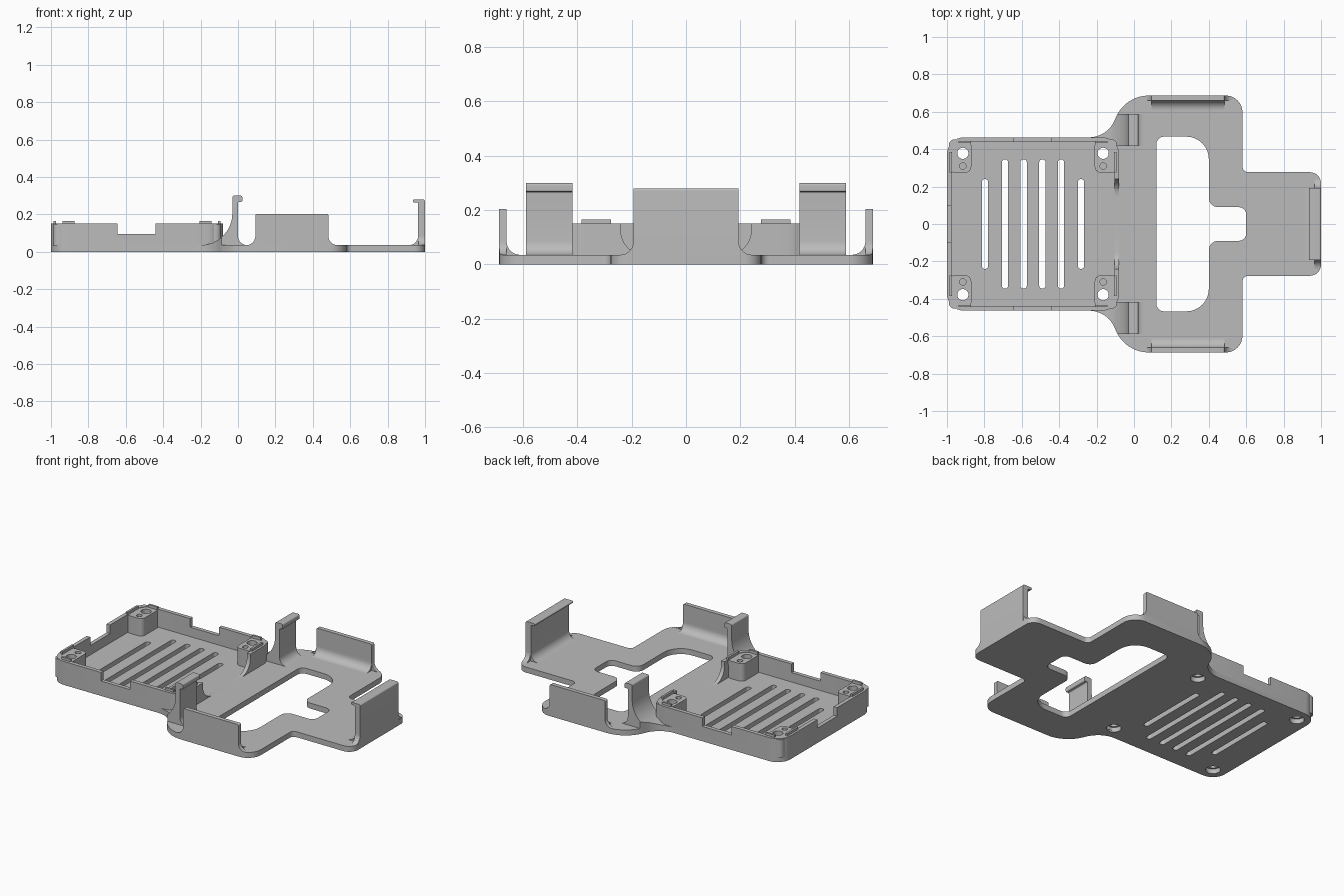
import bpy, bmesh, math
from mathutils import Matrix, Vector

cube = bpy.data.objects.get("Cube")
if cube:
    bpy.data.objects.remove(cube)

grey = bpy.data.materials.new("light grey plastic")
grey.use_nodes = True
COLOUR = (0.5, 0.5, 0.5, 1)
grey.diffuse_color = COLOUR
grey.node_tree.nodes["Principled BSDF"].inputs["Base Color"].default_value = COLOUR

# Columns say where profile u, profile v and depth go
AXES = {
    "z": Matrix(((1, 0, 0), (0, 1, 0), (0, 0, 1))),
    "y": Matrix(((1, 0, 0), (0, 0, 1), (0, 1, 0))),
    "x": Matrix(((0, 0, 1), (1, 0, 0), (0, 1, 0))),
}


def rounded(points, steps=8):
    """Polygon of (u, v) or (u, v, radius) corners with filleted corners."""
    out = []
    for i, p in enumerate(points):
        c = Vector(p[:2])
        if len(p) < 3:
            out.append(c)
            continue
        a = (Vector(points[i - 1][:2]) - c).normalized()
        b = (Vector(points[(i + 1) % len(points)][:2]) - c).normalized()
        half = a.angle(b) / 2
        centre = c + (a + b).normalized() * p[2] / math.sin(half)
        t = p[2] / math.tan(half)
        start, end = c + a * t - centre, c + b * t - centre
        sweep = start.angle_signed(end)
        for k in range(steps + 1):
            out.append(centre + Matrix.Rotation(-sweep * k / steps, 2) @ start)
    return out


def box(u0, u1, v0, v1, r=None):
    pts = [(u0, v0), (u1, v0), (u1, v1), (u0, v1)]
    return rounded([p + (r,) for p in pts]) if r else [Vector(p) for p in pts]


def circle(u, v, r, n=24):
    return [Vector((u + r * math.cos(k * math.tau / n), v + r * math.sin(k * math.tau / n)))
            for k in range(n)]


def mirrored(half):
    """Close an upper half outline by reflecting it in y = 0."""
    return half + [(p[0], -p[1]) + tuple(p[2:]) for p in reversed(half)]


def extrude(name, loops, axis, lo, hi):
    """Fill nested outlines and extrude them along an axis from lo to hi."""
    curve = bpy.data.curves.new(name, "CURVE")
    curve.dimensions, curve.fill_mode = "2D", "BOTH"
    curve.extrude = (hi - lo) / 2
    for loop in loops:
        s = curve.splines.new("POLY")
        s.points.add(len(loop) - 1)
        for pt, co in zip(s.points, loop):
            pt.co = (co.x, co.y, 0, 1)
        s.use_cyclic_u = True
    temp = bpy.data.objects.new(name, curve)
    bpy.context.collection.objects.link(temp)
    bpy.context.view_layer.update()
    mesh = bpy.data.meshes.new_from_object(temp.evaluated_get(bpy.context.evaluated_depsgraph_get()))
    bpy.data.objects.remove(temp)
    bm = bmesh.new()
    bm.from_mesh(mesh)
    bmesh.ops.remove_doubles(bm, verts=bm.verts, dist=1e-5)
    for v in bm.verts:
        v.co = AXES[axis] @ (v.co + Vector((0, 0, (lo + hi) / 2)))
    bmesh.ops.recalc_face_normals(bm, faces=bm.faces)
    bm.to_mesh(mesh)
    bm.free()
    mesh.materials.clear()
    mesh.materials.append(grey)
    obj = bpy.data.objects.new(name, mesh)
    bpy.context.collection.objects.link(obj)
    return obj


def boolean(obj, cutter, operation="DIFFERENCE"):
    mod = obj.modifiers.new("cut", "BOOLEAN")
    mod.object, mod.operation, mod.solver = cutter, operation, "EXACT"
    bpy.context.view_layer.update()
    mesh = bpy.data.meshes.new_from_object(obj.evaluated_get(bpy.context.evaluated_depsgraph_get()))
    obj.modifiers.clear()
    obj.data = mesh
    bpy.data.objects.remove(cutter)


T = 0.035          # plate thickness
WALL = 0.15        # tray wall height
MID = -0.54        # tray centre in x

# Base plate with window, vent slots and screw holes
outline = rounded(mirrored([(-1, .463, .09), (-.14, .463, .15), (-.05, .687, .19),
                            (.58, .687, .09), (.58, .277, .03), (1, .277, .06)]))
window = rounded(mirrored([(.12, .467, .04), (.40, .467, .12), (.40, .09, .05), (.60, .09, .04)]))
slots = [box(MID + dx - .017, MID + dx + .017, -h, h, .016)
         for dx, h in ((-.257, .24), (-.15, .345), (-.05, .345), (.05, .345), (.15, .345), (.257, .24))]
screws = [circle(MID + sx * .375, sy * .378, .043) for sx in (-1, 1) for sy in (-1, 1)]
extrude("base_plate", [outline, window] + slots + screws, "z", 0, T)

# Tray wall with notches on every side
wall = extrude("tray_wall", [box(-1, -.08, -.463, .463, .09), box(-.975, -.105, -.438, .438, .065)],
               "z", .02, WALL)
boolean(wall, extrude("cutter", [box(-.645, -.44, .095, .3)], "y", -1, 1))
boolean(wall, extrude("cutter", [box(-.1, .1, .095, .3)], "x", -1.1, -.9))
opening = rounded([(-.24, .3), (-.24, T, .09), (.24, T, .09), (.24, .3)])
boolean(wall, extrude("cutter", [opening], "x", -.2, .1))

# Corner posts with screw hole, small pin hole and locating ridges
for sx in (-1, 1):
    for sy in (-1, 1):
        def span(a, b, s, mid=0):
            return sorted((mid + s * a, mid + s * b))
        px, py = span(.33, .45, sx, MID), span(.275, .452, sy)
        hole_x = MID + sx * .375
        extrude("corner_post", [box(*px, *py, .03), circle(hole_x, sy * .378, .03),
                                circle(hole_x, sy * .31, .017)], "z", T - .005, WALL - .003)
        extrude("post_ridge_long", [box(*span(.433, .446, sx, MID), *span(.275, .385, sy))],
                "z", .12, .165)
        extrude("post_ridge_short", [box(*span(.335, .397, sx, MID), *span(.432, .445, sy))],
                "z", .12, .165)

for s in (-1, 1):
    # Rear clip: hooked upright with a broad sweep on the tray side
    profile = rounded([(-.22, .01), (-.22, T), (-.03, T, .17), (-.03, .30, .01), (.023, .30, .01),
                       (.023, .267, .006), (0, .267, .006), (0, T, .05), (.06, T), (.06, .01)])
    clip = extrude("rear_clip", [profile], "y", *sorted((s * .418, s * .588)))
    boolean(clip, extrude("trim", [outline], "z", -.1, .5), "INTERSECT")

    # Side wall with flared ends and an inner fillet
    face = rounded([(.03, .01), (.03, T), (.093, T, .05), (.093, .203, .008), (.483, .203, .008),
                    (.483, T, .05), (.545, T), (.545, .01)])
    side = extrude("side_wall", [face], "y", *sorted((s * .66, s * .687)))
    boolean(side, extrude("trim", [outline], "z", -.1, .5), "INTERSECT")
    foot = rounded([(s * .67, .01), (s * .67, .1), (s * .66, .1), (s * .66, T, .05),
                    (s * .60, T), (s * .60, .01)])
    extrude("side_wall_fillet", [foot], "x", .093, .483)

# End clip: hooked upright with flared ends
hook = rounded([(1, .01), (1, .28, .01), (.935, .28, .007), (.935, .264, .007), (.963, .264, .006),
                (.963, T, .05), (.90, T), (.90, .01)])
extrude("end_clip", [hook], "y", -.193, .193)
flare = rounded([(-.25, .01), (-.25, T), (-.193, T, .05), (-.193, .15), (.193, .15),
                 (.193, T, .05), (.25, T), (.25, .01)])
end_flare = extrude("end_clip_flare", [flare], "x", .965, .999)
boolean(end_flare, extrude("trim", [outline], "z", -.1, .5), "INTERSECT")

# Smooth the fillets and keep hard edges sharp
for obj in bpy.context.collection.objects:
    if obj.type == "MESH" and grey.name in obj.data.materials:
        bpy.ops.object.select_all(action="DESELECT")
        obj.select_set(True)
        bpy.context.view_layer.objects.active = obj
        bpy.ops.object.shade_smooth_by_angle(angle=math.radians(30))
